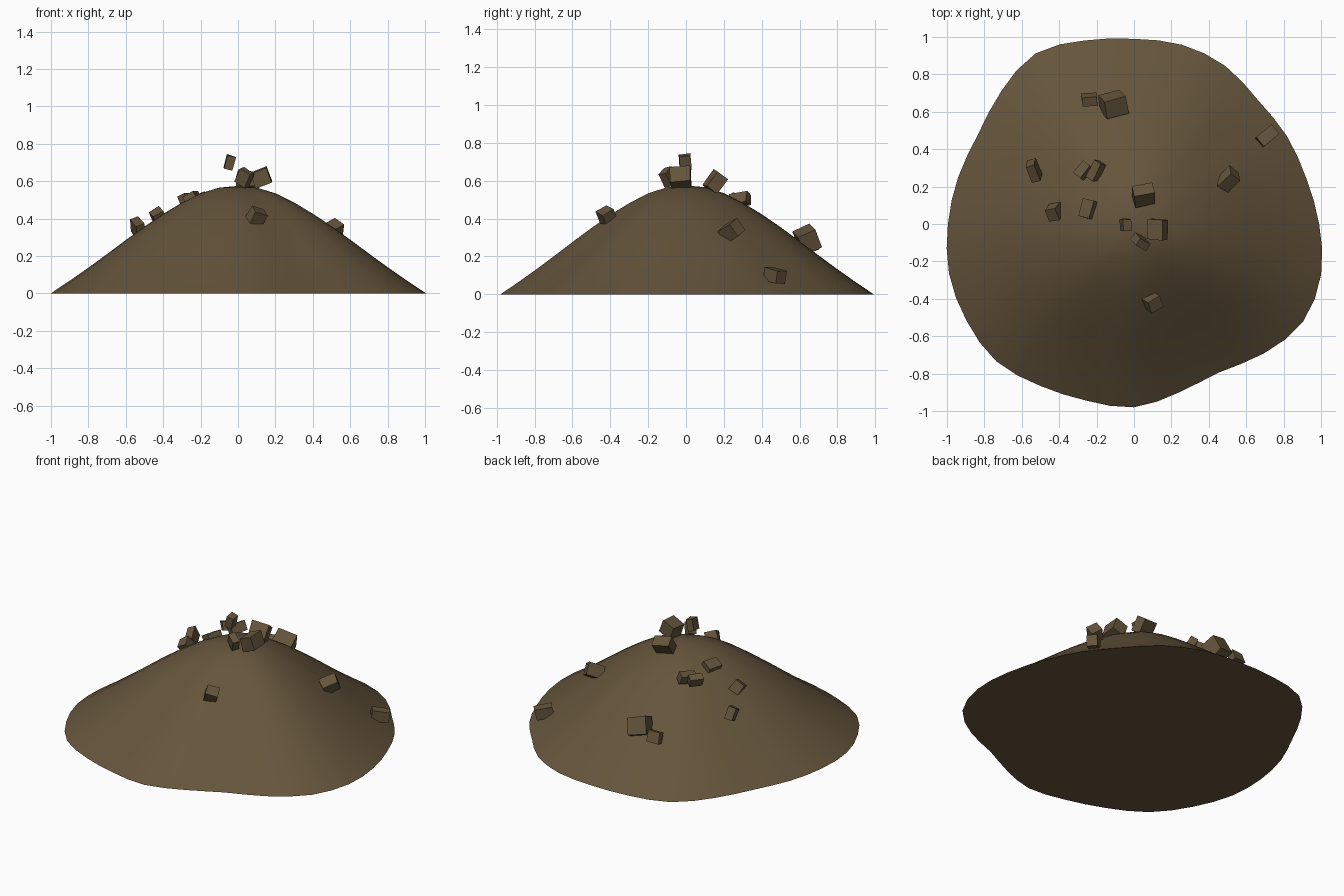
import bpy, bmesh, math, random
from mathutils import Euler, Vector

random.seed(4)
cube = bpy.data.objects.get("Cube")
if cube:
    bpy.data.objects.remove(cube)


def make_material(name, color):
    mat = bpy.data.materials.new(name)
    mat.use_nodes = True
    mat.diffuse_color = color
    mat.node_tree.nodes["Principled BSDF"].inputs["Base Color"].default_value = color
    return mat


def finish(bm, name, mat, smooth=False):
    bmesh.ops.recalc_face_normals(bm, faces=bm.faces)
    mesh = bpy.data.meshes.new(name)
    bm.to_mesh(mesh)
    bm.free()
    obj = bpy.data.objects.new(name, mesh)
    bpy.context.collection.objects.link(obj)
    mesh.materials.append(mat)
    if smooth:
        bpy.ops.object.select_all(action='DESELECT')
        obj.select_set(True)
        bpy.context.view_layer.objects.active = obj
        bpy.ops.object.shade_smooth_by_angle(angle=math.radians(30))
    return obj


def periodic(values, u):
    """Smooth closed interpolation through evenly spaced values."""
    n = len(values)
    i = math.floor(u)
    t = u - i
    a, b, c, d = (values[(i + k) % n] for k in (-1, 0, 1, 2))
    return b + 0.5 * t * (c - a + t * (2*a - 5*b + 4*c - d + t * (3*(b - c) + d - a)))


earth = make_material("Brown earth", (0.13, 0.09, 0.045, 1))

# Mound: irregular outline scaled down ring by ring to a rounded summit
OUTLINE = [.99, .953, .943, .937, .976, .992, .99, 1.016, 1.053, 1.004, .962, .973,
           .995, 1.024, 1.034, 1.04, 1.0, .978, .98, .932, .915, .98, 1.044, 1.036]
PROFILE = [.575, .566, .535, .485, .425, .357, .285, .21, .137, .067, 0]
SEGMENTS = 48

bm = bmesh.new()
summit = bm.verts.new((0, 0, PROFILE[0]))
rings = []
for step, z in enumerate(PROFILE[1:], 1):
    ring = []
    for s in range(SEGMENTS):
        angle = math.tau * s / SEGMENTS
        r = periodic(OUTLINE, s * len(OUTLINE) / SEGMENTS) * step / (len(PROFILE) - 1)
        ring.append(bm.verts.new((r * math.cos(angle), r * math.sin(angle), z)))
    rings.append(ring)
for s in range(SEGMENTS):
    n = (s + 1) % SEGMENTS
    bm.faces.new((summit, rings[0][s], rings[0][n]))
    for inner, outer in zip(rings, rings[1:]):
        bm.faces.new((inner[s], outer[s], outer[n], inner[n]))
bm.faces.new(reversed(rings[-1]))
finish(bm, "mound", earth, smooth=True)

# Clods: slightly uneven blocks (centre, size, rotation in degrees)
CLODS = [
    ((-.24, .665, .26), (.08, .05, .07), (20, 0, 5)),
    ((-.11, .64, .29), (.12, .10, .11), (25, 15, 15)),
    ((.71, .47, .10), (.11, .065, .07), (0, 10, 40)),
    ((.505, .24, .335), (.07, .10, .08), (25, 25, -35)),
    ((-.535, .285, .35), (.05, .10, .08), (25, -15, 15)),
    ((-.425, .065, .41), (.065, .07, .07), (25, -30, 10)),
    ((-.27, .285, .50), (.05, .08, .06), (0, -25, -40)),
    ((-.205, .285, .50), (.05, .10, .06), (10, -25, -30)),
    ((-.245, .08, .51), (.07, .095, .05), (0, -30, -15)),
    ((.05, .155, .595), (.11, .07, .10), (-35, 5, 12)),
    ((-.045, -.005, .70), (.045, .06, .075), (5, 15, 5)),
    ((.125, -.03, .62), (.09, .11, .085), (5, -20, -5)),
    ((.035, -.095, .62), (.07, .045, .08), (10, 30, -30)),
    ((.10, -.42, .415), (.075, .07, .07), (30, 15, 30)),
]
for number, (centre, size, degrees) in enumerate(CLODS, 1):
    bm = bmesh.new()
    bmesh.ops.create_cube(bm, size=1)
    turn = Euler([math.radians(d) for d in degrees]).to_matrix()
    for v in bm.verts:
        uneven = [c * s * random.uniform(.93, 1.07) for c, s in zip(v.co, size)]
        v.co = turn @ Vector(uneven) + Vector(centre)
    finish(bm, f"clod_{number}", earth)
